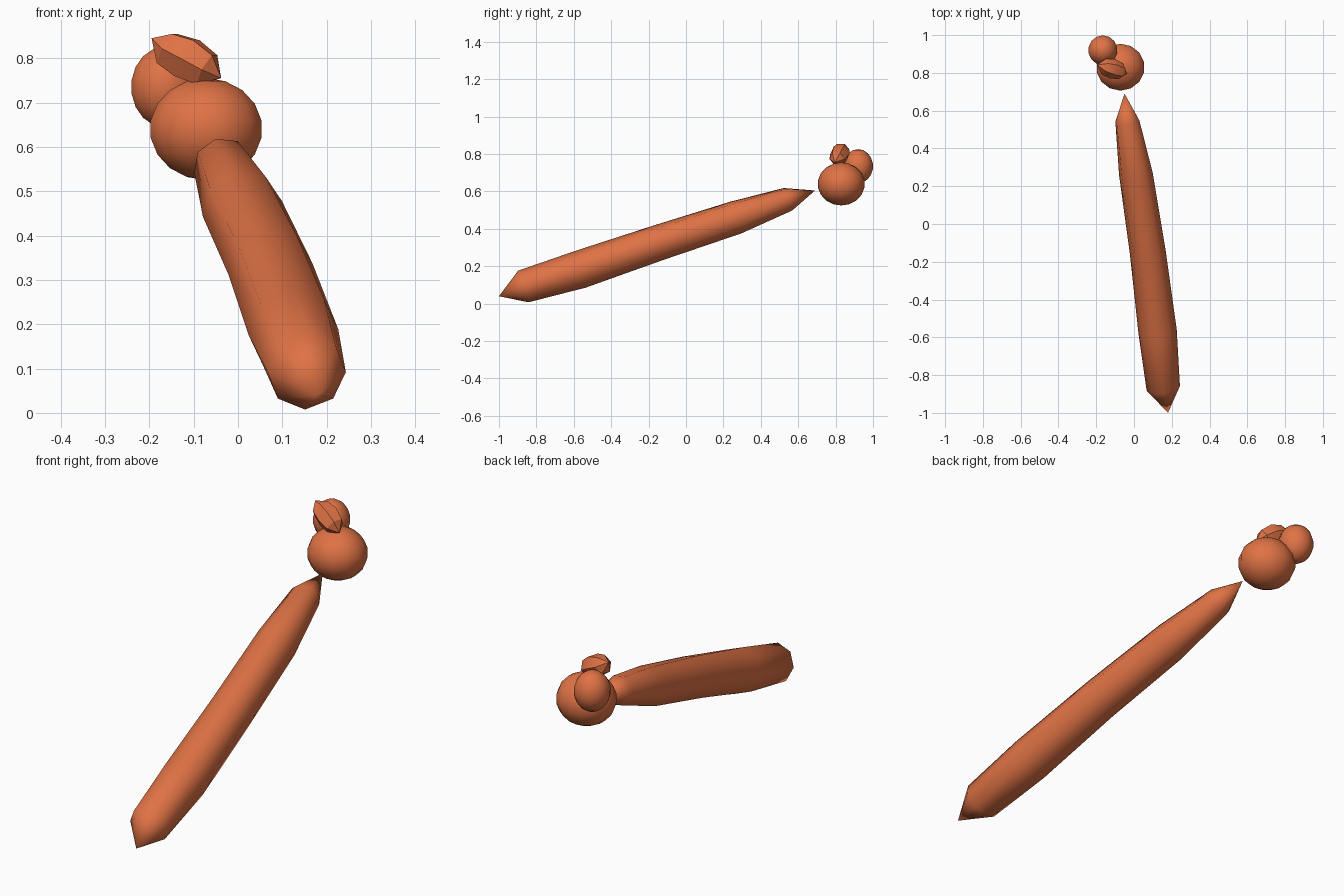
import bpy, bmesh, math
from mathutils import Vector

if "Cube" in bpy.data.objects:
    bpy.data.objects.remove(bpy.data.objects["Cube"])

clay = bpy.data.materials.new("orange_clay")
clay.diffuse_color = (0.74, 0.17, 0.06, 1)
clay.use_nodes = True
clay.node_tree.nodes["Principled BSDF"].inputs["Base Color"].default_value = clay.diffuse_color


def finish(name, bm, angle):
    """Turn a bmesh into a smooth-shaded object of the single colour."""
    bmesh.ops.recalc_face_normals(bm, faces=bm.faces)
    mesh = bpy.data.meshes.new(name)
    bm.to_mesh(mesh)
    bm.free()
    mesh.materials.append(clay)
    obj = bpy.data.objects.new(name, mesh)
    bpy.context.collection.objects.link(obj)
    bpy.ops.object.select_all(action='DESELECT')
    bpy.context.view_layer.objects.active = obj
    obj.select_set(True)
    bpy.ops.object.shade_smooth_by_angle(angle=math.radians(angle))


def spindle(name, start, rings, end, sides, angle, twist=0.0):
    """Loft rings (centre, radius) square to the axis and close both ends on a point."""
    start, end = Vector(start), Vector(end)
    axis = (end - start).normalized()
    side = axis.cross(Vector((0, 0, 1))).normalized()
    up = side.cross(axis)
    bm = bmesh.new()
    loops = []
    for k, (centre, radius) in enumerate(rings):
        loop = []
        for i in range(sides):
            a = 2 * math.pi * i / sides + twist * k
            loop.append(bm.verts.new(Vector(centre) + radius * (side * math.cos(a) + up * math.sin(a))))
        loops.append(loop)
    tips = bm.verts.new(start), bm.verts.new(end)
    for i in range(sides):
        j = (i + 1) % sides
        for a, b in zip(loops, loops[1:]):
            bm.faces.new((a[i], a[j], b[j], b[i]))
        bm.faces.new((tips[0], loops[0][j], loops[0][i]))
        bm.faces.new((tips[1], loops[-1][i], loops[-1][j]))
    finish(name, bm, angle)


def ball(name, centre, radii):
    """Slightly squashed low-poly ball."""
    bm = bmesh.new()
    bmesh.ops.create_uvsphere(bm, u_segments=14, v_segments=9, radius=1)
    for v in bm.verts:
        v.co = Vector(centre) + Vector(c * r for c, r in zip(v.co, radii))
    finish(name, bm, 45)


# Long sloping body with pointed ends
spindle("long_body", (0.18, -1.0, 0.04), [
    ((0.155, -0.87, 0.092), 0.089),
    ((0.125, -0.57, 0.182), 0.102),
    ((0.073, -0.15, 0.325), 0.096),
    ((0.010, 0.265, 0.460), 0.091),
    ((-0.035, 0.545, 0.558), 0.066),
], (-0.05, 0.69, 0.605), 8, 50, 0.07)

# Cluster of balls beyond the upper tip
ball("large_ball", (-0.072, 0.83, 0.64), (0.130, 0.126, 0.115))
ball("small_ball", (-0.165, 0.92, 0.735), (0.078, 0.08, 0.091))

# Faceted nub resting on the large ball
spindle("faceted_nub", (-0.195, 0.842, 0.845), [
    ((-0.160, 0.834, 0.822), 0.043),
    ((-0.115, 0.822, 0.800), 0.053),
    ((-0.070, 0.808, 0.774), 0.043),
], (-0.038, 0.795, 0.755), 6, 30)
